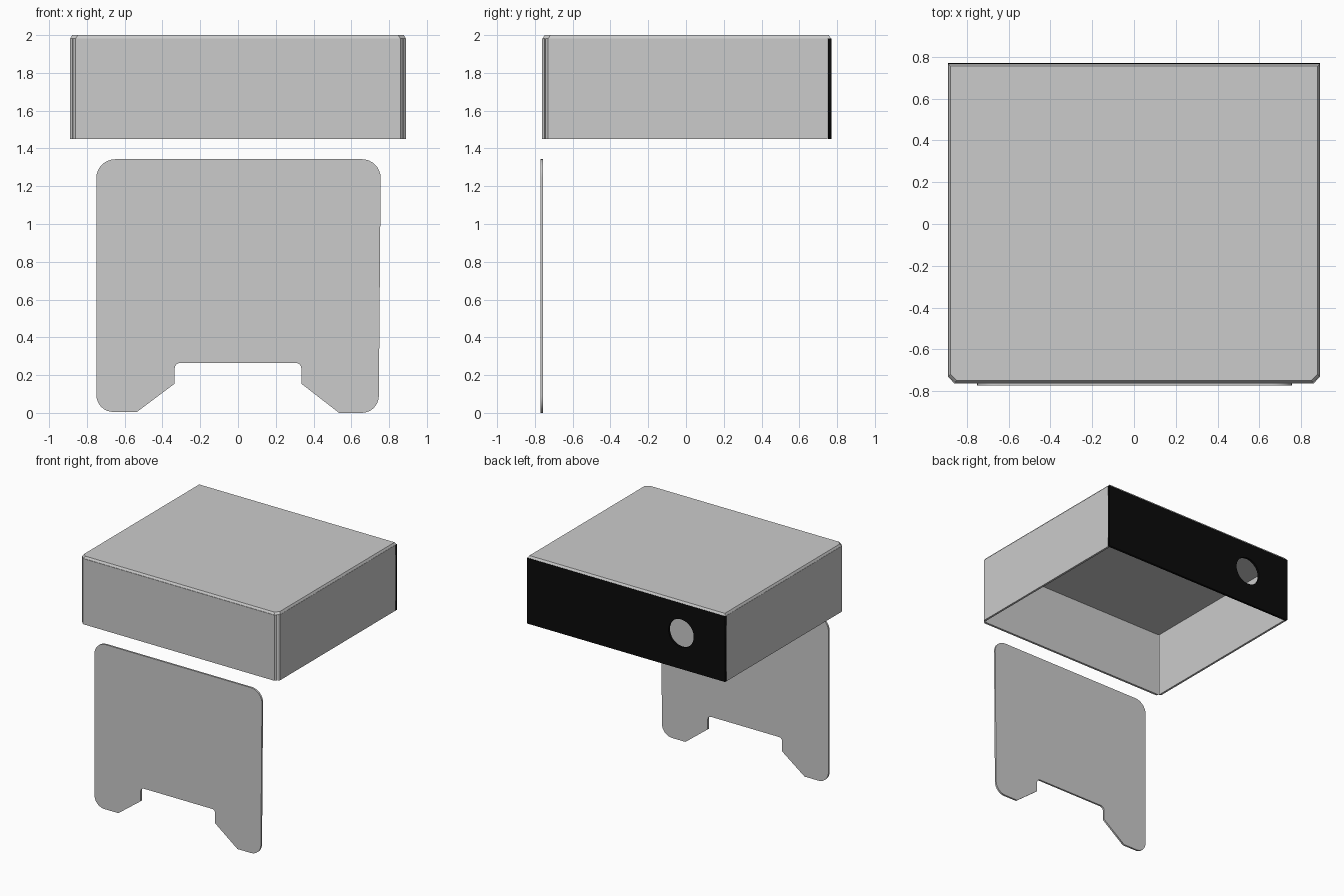
import bpy, bmesh
from math import sin, cos, pi
from mathutils import Vector

if "Cube" in bpy.data.objects:
    bpy.data.objects.remove(bpy.data.objects["Cube"])


def rounded(corners, steps=8):
    """Outline from (x, z, radius) corners; zero radius stays sharp."""
    pts = []
    for i, (x, z, r) in enumerate(corners):
        p = Vector((x, z))
        if r == 0:
            pts.append(p)
            continue
        a = (Vector(corners[i - 1][:2]) - p).normalized() * r
        b = (Vector(corners[(i + 1) % len(corners)][:2]) - p).normalized() * r
        for k in range(steps + 1):
            t = pi / 2 * k / steps
            pts.append(p + a + b - b * cos(t) - a * sin(t))
    return pts


def sheet(name, outlines, y, thickness):
    """Upright flat sheet in the xz plane; extra outlines become holes."""
    cu = bpy.data.curves.new(name, 'CURVE')
    cu.dimensions = '2D'
    cu.fill_mode = 'BOTH'
    cu.extrude = thickness / 2
    for pts in outlines:
        s = cu.splines.new('POLY')
        s.points.add(len(pts) - 1)
        for q, p in zip(s.points, pts):
            q.co = (p[0], p[1], 0, 1)
        s.use_cyclic_u = True
    ob = bpy.data.objects.new(name, cu)
    bpy.context.collection.objects.link(ob)
    ob.location.y = y
    ob.rotation_euler.x = pi / 2
    bpy.ops.object.select_all(action='DESELECT')
    ob.select_set(True)
    bpy.context.view_layer.objects.active = ob
    bpy.ops.object.convert(target='MESH')
    return bpy.context.object


def slab(name, outline, z0, z1, top_inset=0.0):
    """Horizontal outline raised from z0 to z1, with an optional sloped top rim."""
    bm = bmesh.new()
    base = bm.faces.new([bm.verts.new((x, y, z0)) for x, y in outline])
    base.normal_update()
    low = base.copy()
    new = bmesh.ops.extrude_face_region(bm, geom=[base])['geom']
    for v in new:
        if isinstance(v, bmesh.types.BMVert):
            v.co.z = z1
            v.co.x *= 1 - top_inset / 0.89
            v.co.y *= 1 - top_inset / 0.76
    bmesh.ops.remove_doubles(bm, verts=bm.verts, dist=1e-5)
    bmesh.ops.recalc_face_normals(bm, faces=bm.faces)
    me = bpy.data.meshes.new(name)
    bm.to_mesh(me)
    bm.free()
    ob = bpy.data.objects.new(name, me)
    bpy.context.collection.objects.link(ob)
    return ob


Z0, ZT = 1.45, 1.983

# Box lid with clipped front corners and a sloped rim
slab("box_top", [(-0.89, -0.73), (-0.86, -0.76), (0.86, -0.76), (0.89, -0.73),
                 (0.89, 0.768), (-0.89, 0.768)], ZT - 0.003, 2.0, 0.012)

# Front wall, mitred at both ends
slab("box_front", [(-0.873, -0.748), (-0.86, -0.762), (0.86, -0.762),
                   (0.873, -0.748), (0.868, -0.744), (-0.868, -0.744)], Z0, ZT)

# Side walls, mitred towards the front
for side, s in (("left", -1), ("right", 1)):
    slab("box_side_" + side, [(s * 0.875, -0.745), (s * 0.89, -0.73),
                              (s * 0.89, 0.75), (s * 0.873, 0.75),
                              (s * 0.873, -0.743)], Z0, ZT)

# Black back wall with a round cable hole
hole = [(-0.495 + 0.113 * cos(2 * pi * k / 48), 1.74 + 0.113 * sin(2 * pi * k / 48))
        for k in range(48)]
back = sheet("box_back", [[(-0.89, Z0), (0.89, Z0), (0.89, ZT), (-0.89, ZT)], hole],
             0.76, 0.018)
black = bpy.data.materials.new("black")
black.diffuse_color = (0.003, 0.003, 0.003, 1)
black.use_nodes = True
black.node_tree.nodes["Principled BSDF"].inputs["Base Color"].default_value = black.diffuse_color
back.data.materials.clear()
back.data.materials.append(black)

# Hanging front plate with a stepped notch at the foot
plate = rounded([(-0.75, 1.343, 0.10), (-0.75, 0.005, 0.09), (-0.535, 0.005, 0),
                 (-0.335, 0.155, 0), (-0.335, 0.265, 0.03), (0.335, 0.265, 0.03),
                 (0.335, 0.155, 0), (0.535, 0.0, 0), (0.745, 0.0, 0.09),
                 (0.756, 1.343, 0.10)])
sheet("front_plate", [plate], -0.764, 0.015)
